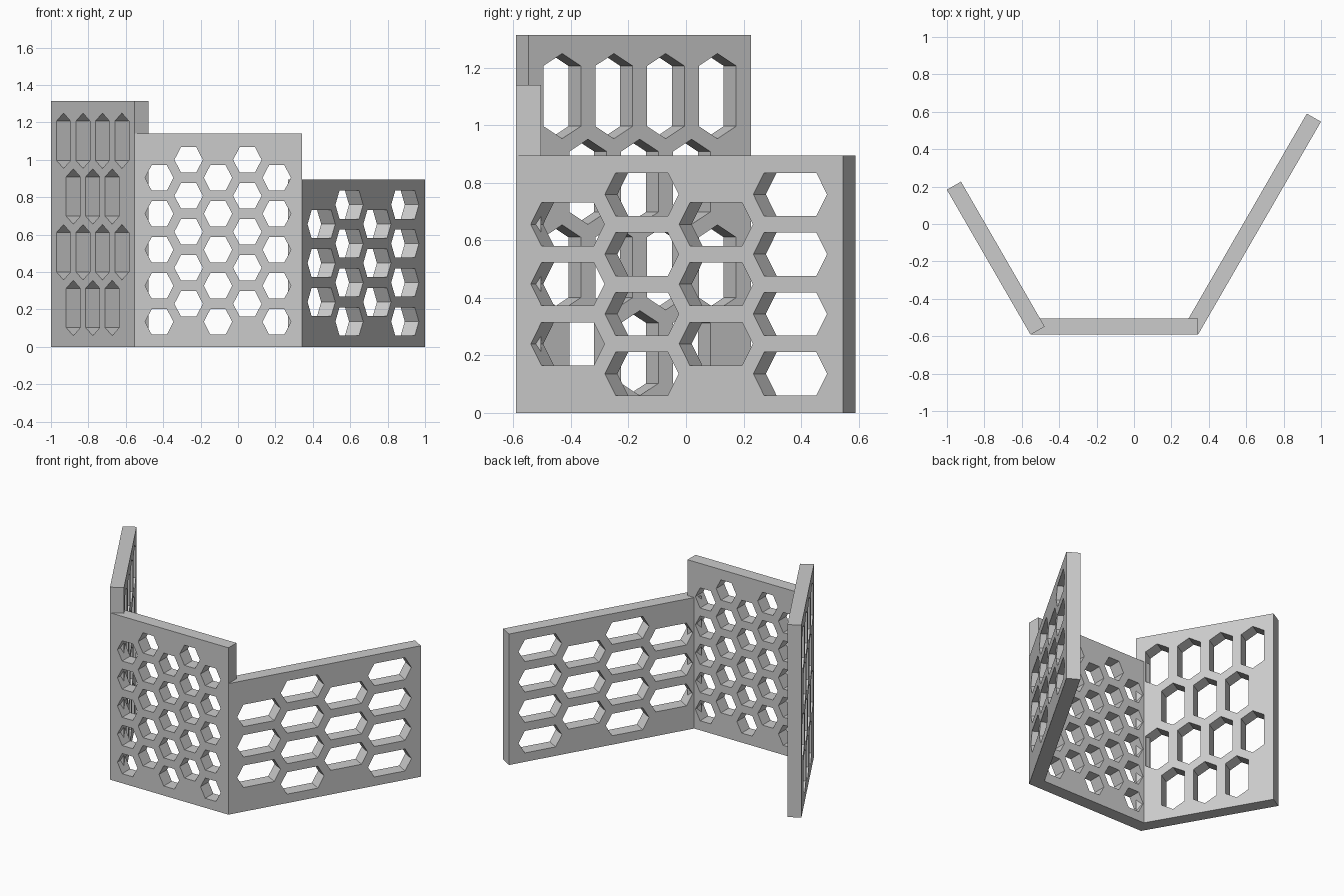
import bpy, bmesh
from math import cos, sin, radians
from mathutils import Matrix, Vector

cube = bpy.data.objects.get("Cube")
if cube:
    bpy.data.objects.remove(cube, do_unlink=True)

THICK = 0.087
LONG, MID, SHORT = 1.315, 1.14, 0.895

grey = bpy.data.materials.new("light_grey")
grey.use_nodes = True
grey.diffuse_color = (0.6, 0.6, 0.6, 1)
grey.node_tree.nodes["Principled BSDF"].inputs["Base Color"].default_value = (0.6, 0.6, 0.6, 1)


def hexagon(cu, cv, tip, flat, half):
    """Six-sided outline whose points lie along u."""
    return [(cu + tip, cv), (cu + flat, cv + half), (cu - flat, cv + half),
            (cu - tip, cv), (cu - flat, cv - half), (cu + flat, cv - half)]


def rectangle(w, h):
    return [(0, 0), (w, 0), (w, h), (0, h)]


def panel(name, loops, hinge, angle, side):
    """Plate with holes, standing upright from a hinge point in plan."""
    curve = bpy.data.curves.new(name + "_outline", 'CURVE')
    curve.dimensions = '2D'
    curve.fill_mode = 'BOTH'
    curve.extrude = THICK / 2
    for pts in loops:
        spline = curve.splines.new('POLY')
        spline.points.add(len(pts) - 1)
        for p, (u, v) in zip(spline.points, pts):
            p.co = (u, v, 0, 1)
        spline.use_cyclic_u = True
    outline = bpy.data.objects.new(name + "_outline", curve)
    bpy.context.collection.objects.link(outline)
    deps = bpy.context.evaluated_depsgraph_get()
    mesh = bpy.data.meshes.new_from_object(outline.evaluated_get(deps))
    bpy.data.objects.remove(outline, do_unlink=True)

    # Weld the caps to the walls
    bm = bmesh.new()
    bm.from_mesh(mesh)
    bmesh.ops.remove_doubles(bm, verts=bm.verts, dist=0.0005)
    bmesh.ops.recalc_face_normals(bm, faces=bm.faces)
    for f in bm.faces:
        f.smooth = False
        f.material_index = 0
    bm.to_mesh(mesh)
    bm.free()
    mesh.name = name
    mesh.materials.clear()
    mesh.materials.append(grey)

    # Stand the plate up, its thickness going towards the inside
    a = radians(angle)
    along = Vector((cos(a), sin(a), 0))
    up = Vector((0, 0, 1))
    normal = along.cross(up)
    origin = Vector((hinge[0], hinge[1], 0)) + normal * side * THICK / 2
    rot = Matrix((along, up, normal)).transposed().to_4x4()
    obj = bpy.data.objects.new(name, mesh)
    obj.matrix_world = Matrix.Translation(origin) @ rot
    bpy.context.collection.objects.link(obj)


# Stretched holes, alternating rows of three and four
slots = []
for i in range(4):
    offset = 0.5 * (i % 2 == 0)
    for j in range(3 + i % 2):
        slots.append(hexagon(0.208 + 0.298 * i, 0.136 + 0.208 * (j + offset),
                             0.148, 0.105, 0.075))

# Small holes, five staggered columns of five
small = [hexagon(0.132 + 0.157 * i, 0.134 + 0.1925 * (j + 0.5 * (i % 2)),
                 0.076, 0.04, 0.069)
         for i in range(5) for j in range(5)]

upright = [[(v, u) for u, v in loop] for loop in slots]

LEFT_HINGE, RIGHT_HINGE = (-0.553, -0.592), (0.342, -0.592)
panel("middle_panel", [rectangle(SHORT, MID)] + small, LEFT_HINGE, 0, -1)
panel("tall_right_panel", [rectangle(SHORT, LONG)] + upright, LEFT_HINGE, 120, 1)
panel("long_left_panel", [rectangle(LONG, SHORT)] + slots, RIGHT_HINGE, 60, -1)
